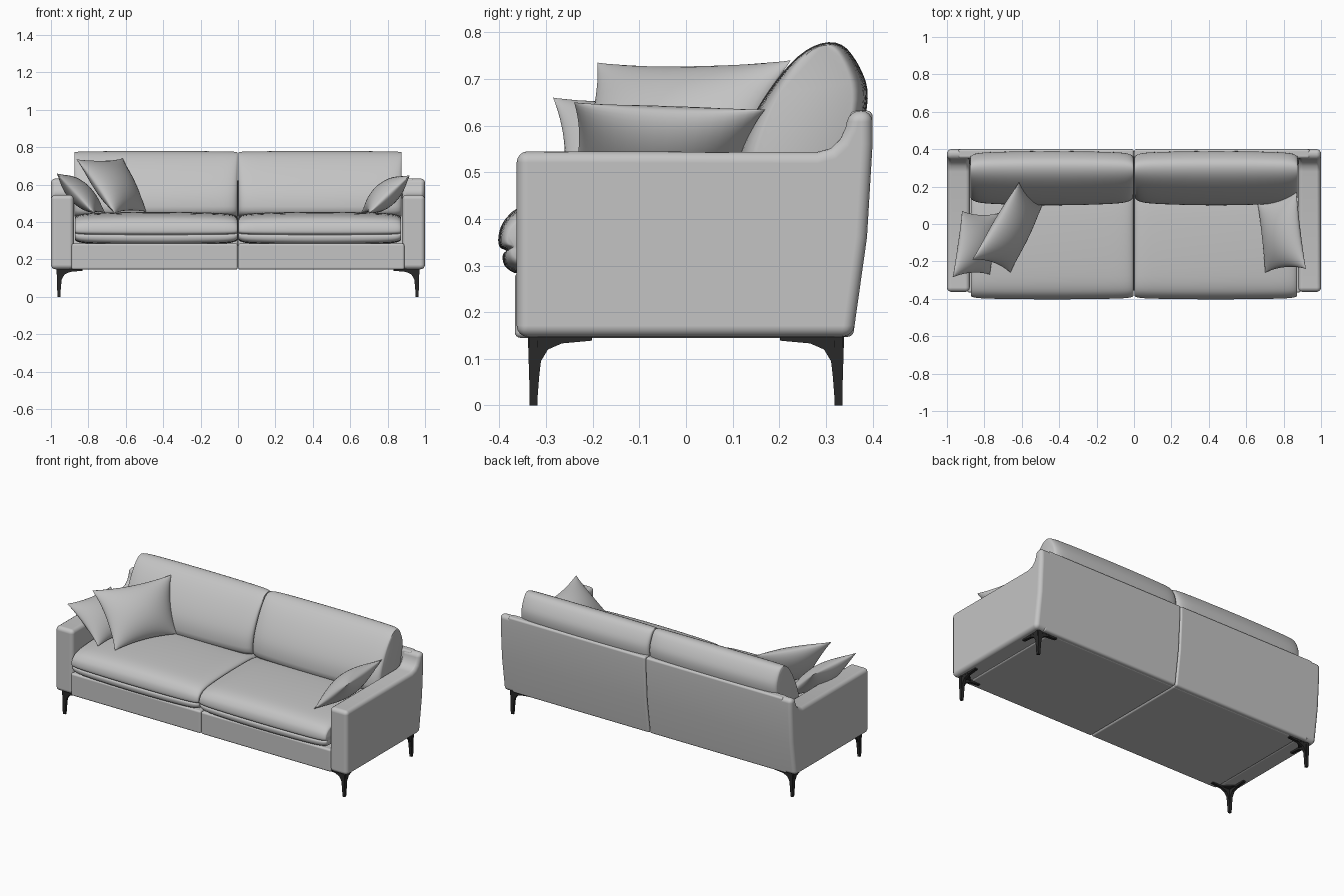
import bpy, bmesh, math
from mathutils import Vector

if "Cube" in bpy.data.objects:
    bpy.data.objects.remove(bpy.data.objects["Cube"])


def material(name, rgb):
    m = bpy.data.materials.new(name)
    m.diffuse_color = (*rgb, 1)
    m.use_nodes = True
    m.node_tree.nodes["Principled BSDF"].inputs["Base Color"].default_value = m.diffuse_color
    return m


FABRIC = material("light grey fabric", (0.55, 0.55, 0.55))
METAL = material("dark metal", (0.022, 0.022, 0.022))


def finish(name, bm, mat, smooth=True, sharp=None, bevel=0, mirror=False):
    bmesh.ops.recalc_face_normals(bm, faces=bm.faces)
    me = bpy.data.meshes.new(name)
    bm.to_mesh(me)
    bm.free()
    ob = bpy.data.objects.new(name, me)
    bpy.context.collection.objects.link(ob)
    me.materials.append(mat)
    if smooth:
        me.shade_smooth()
    if sharp:
        me.set_sharp_from_angle(angle=math.radians(sharp))
    if bevel:
        b = ob.modifiers.new("rounding", 'BEVEL')
        b.width, b.segments = bevel, 4
        b.limit_method, b.angle_limit = 'ANGLE', math.radians(32)
        b.use_clamp_overlap = False
        b.harden_normals = True
    if mirror:
        m = ob.modifiers.new("other side", 'MIRROR')
        m.use_mirror_merge = False
    return ob


def skin(bm, rings):
    """Join closed rings of points into a capped solid."""
    vs = [[bm.verts.new(p) for p in r] for r in rings]
    n = len(vs[0])
    for a, b in zip(vs, vs[1:]):
        for i in range(n):
            j = (i + 1) % n
            bm.faces.new((a[i], a[j], b[j], b[i]))
    bm.faces.new(vs[0][::-1])
    bm.faces.new(vs[-1])


def prism(name, pts, x0, x1, bevel):
    """Side profile (y, z) extruded along x, rounded and mirrored."""
    bm = bmesh.new()
    skin(bm, [[(x, y, z) for y, z in pts] for x in (x0, x1)])
    return finish(name, bm, FABRIC, bevel=bevel, mirror=True)


def chaikin(pts, times=2):
    for _ in range(times):
        out = []
        for i, a in enumerate(pts):
            b = pts[(i + 1) % len(pts)]
            out += [(a[0] * .75 + b[0] * .25, a[1] * .75 + b[1] * .25),
                    (a[0] * .25 + b[0] * .75, a[1] * .25 + b[1] * .75)]
        pts = out
    return pts


def cushion(name, pts, x0, x1, centre, ky, kz, n=16):
    """Soft section lofted along x, shrinking towards its ends."""
    bm, rings = bmesh.new(), []
    cy, cz = centre
    for i in range(-n, n + 1):
        t = math.sin(math.pi / 2 * i / n)
        k = 0.7 * (1 - math.sqrt(max(0, 1 - abs(t) ** 14))) + 0.3 * t * t
        x = (x0 + x1) / 2 + t * (x1 - x0) / 2
        rings.append([(x, cy + (y - cy) * (1 - k * ky), cz + (z - cz) * (1 - k * kz))
                      for y, z in chaikin(pts)])
    skin(bm, rings)
    return finish(name, bm, FABRIC, sharp=50, mirror=True)


def pillow(name, corners, puff, n=20):
    """Throw pillow from corners: top front, top back, bottom back, bottom front."""
    a, b, c, d = map(Vector, corners)
    normal = (c - a).cross(d - b).normalized()
    bm = bmesh.new()
    for side in (1, -1):
        grid = []
        for i in range(n + 1):
            row = []
            for j in range(n + 1):
                u = math.sin(math.pi * (i / n - .5))
                v = math.sin(math.pi * (j / n - .5))
                s = (1 + u * (1 - 0.10 * (1 - v * v))) / 2
                t = (1 + v * (1 - 0.10 * (1 - u * u))) / 2
                p = a.lerp(b, s).lerp(d.lerp(c, s), t)
                h = max(0, (1 - u * u) * (1 - v * v)) ** 0.6
                row.append(bm.verts.new(p + normal * side * puff * h))
            grid.append(row)
        for i in range(n):
            for j in range(n):
                bm.faces.new((grid[i][j], grid[i + 1][j], grid[i + 1][j + 1], grid[i][j + 1]))
    bmesh.ops.remove_doubles(bm, verts=bm.verts, dist=0.0003)
    return finish(name, bm, FABRIC, sharp=60)


# Frame: arms sweeping up into the back, back panel and base rail
REAR = [(0.40, 0.632), (0.40, 0.56), (0.388, 0.36), (0.358, 0.147)]
prism("arm", [(-0.363, 0.147), (-0.363, 0.545), (0.28, 0.543), (0.31, 0.551),
              (0.33, 0.57), (0.342, 0.595), (0.35, 0.632)] + REAR, 0.878, 1.0, 0.024)
prism("back_panel", [(0.30, 0.147), (0.352, 0.632)] + REAR, 0.001, 0.94, 0.012)
prism("base", [(-0.367, 0.145), (-0.367, 0.285), (0.34, 0.285), (0.34, 0.145)],
      0.001, 0.89, 0.012)

# Seat cushions with a seam along the front
cushion("seat_cushion",
        [(-0.355, 0.278), (-0.39, 0.295), (-0.395, 0.325), (-0.382, 0.332),
         (-0.402, 0.338), (-0.403, 0.365), (-0.393, 0.395), (-0.36, 0.428),
         (-0.28, 0.446), (-0.05, 0.456), (0.18, 0.45), (0.24, 0.40),
         (0.24, 0.30), (0.15, 0.278)], 0.003, 0.872, (-0.08, 0.36), 0.06, 0.35)

# Leaning back cushions
cushion("back_cushion",
        [(0.10, 0.42), (0.10, 0.52), (0.135, 0.61), (0.20, 0.71), (0.265, 0.772),
         (0.33, 0.783), (0.37, 0.735), (0.395, 0.67), (0.375, 0.58), (0.33, 0.43)],
        0.003, 0.875, (0.27, 0.60), 0.28, 0.04)

# Throw pillows
pillow("left_small_pillow", [(-0.97, -0.285, 0.66), (-0.92, 0.07, 0.645),
                             (-0.71, 0.06, 0.45), (-0.77, -0.27, 0.445)], 0.06)
pillow("left_large_pillow", [(-0.865, -0.19, 0.735), (-0.615, 0.225, 0.74),
                             (-0.49, 0.10, 0.455), (-0.66, -0.26, 0.445)], 0.075)
pillow("right_pillow", [(0.92, -0.24, 0.65), (0.87, 0.17, 0.635),
                        (0.66, 0.11, 0.45), (0.70, -0.26, 0.445)], 0.065)

# Metal legs: two curved fins meeting at the corner, plus a mounting plate
FIN = [(0.004, 0), (0.001, 0.02), (-0.003, 0.149), (0.135, 0.149), (0.135, 0.139),
       (0.07, 0.133), (0.04, 0.12), (0.025, 0.095), (0.021, 0.06), (0.018, 0.02), (0.014, 0)]
for sx, xname in ((-1, "left"), (1, "right")):
    for sy, yname in ((-1, "front"), (1, "back")):
        bm = bmesh.new()

        def put(d, e, z):
            return (sx * (0.967 - d), sy * (0.336 - e), z)

        skin(bm, [[put(d, w, z) for d, z in FIN] for w in (0.001, 0.018)])
        skin(bm, [[put(w, d, z) for d, z in FIN] for w in (0.001, 0.018)])
        skin(bm, [[put(d, e, z) for d, e in ((0, 0), (0.085, 0), (0, 0.085))]
                  for z in (0.139, 0.149)])
        finish(f"{yname}_{xname}_leg", bm, METAL, smooth=False)
